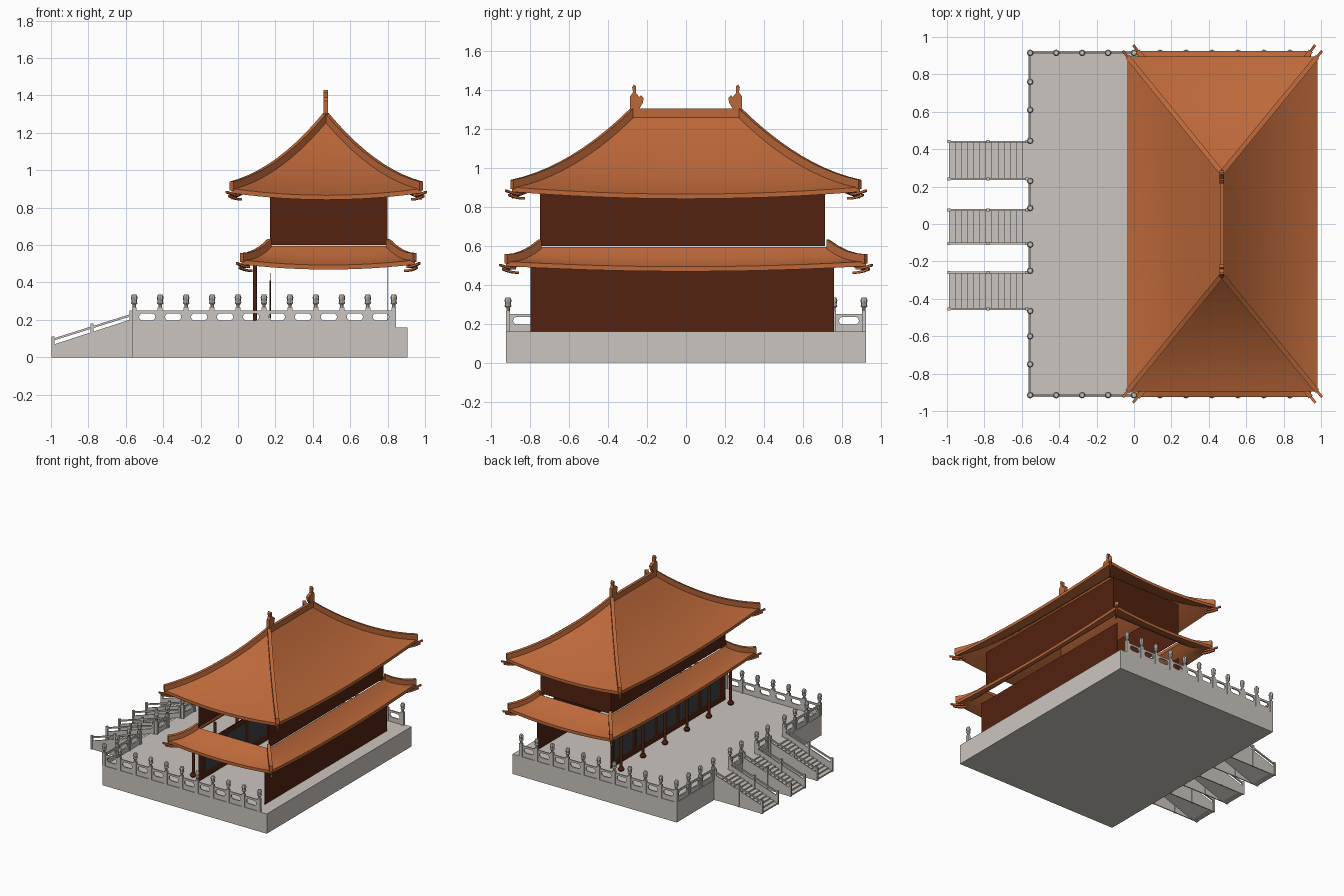
import bpy, bmesh, math
from mathutils import Vector

if "Cube" in bpy.data.objects:
    bpy.data.objects.remove(bpy.data.objects["Cube"])

def material(name, c):
    m = bpy.data.materials.new(name)
    m.diffuse_color = (*c, 1)
    m.use_nodes = True
    m.node_tree.nodes["Principled BSDF"].inputs["Base Color"].default_value = m.diffuse_color
    return m

STONE = material("pale_stone", (0.60, 0.56, 0.52))
TILE = material("orange_tile", (0.51, 0.14, 0.042))
WOOD = material("dark_red_wood", (0.085, 0.016, 0.005))
GREY = material("window_grey", (0.05, 0.052, 0.055))

def finish(name, bm, mat):
    bmesh.ops.recalc_face_normals(bm, faces=bm.faces)
    me = bpy.data.meshes.new(name)
    bm.to_mesh(me)
    bm.free()
    me.materials.append(mat)
    ob = bpy.data.objects.new(name, me)
    bpy.context.collection.objects.link(ob)
    return ob

def box(name, x0, x1, y0, y1, z0, z1, mat):
    bm = bmesh.new()
    bmesh.ops.create_cube(bm, size=1)
    for v in bm.verts:
        v.co = ((x0 + x1) / 2 + v.co.x * (x1 - x0), (y0 + y1) / 2 + v.co.y * (y1 - y0),
                (z0 + z1) / 2 + v.co.z * (z1 - z0))
    return finish(name, bm, mat)

def plate(name, loops, axis, pos, thick, mat):
    """Extruded outline (first loop outer, others holes) running along x or y, with z up."""
    bm = bmesh.new()
    edges = []
    for loop in loops:
        vs = [bm.verts.new((a, pos - thick / 2, z) if axis == 'x' else (pos - thick / 2, a, z))
              for a, z in loop]
        edges += [bm.edges.new((vs[i - 1], vs[i])) for i in range(len(vs))]
    bmesh.ops.triangle_fill(bm, use_beauty=True, edges=edges)
    ext = bmesh.ops.extrude_face_region(bm, geom=bm.faces[:])
    d = Vector((0, thick, 0)) if axis == 'x' else Vector((thick, 0, 0))
    bmesh.ops.translate(bm, vec=d, verts=[g for g in ext["geom"] if isinstance(g, bmesh.types.BMVert)])
    return finish(name, bm, mat)

def bar(name, pts, w, h, mat):
    """Rectangular bar standing on a path."""
    bm = bmesh.new()
    pts = [Vector(p) for p in pts]
    flat = pts[-1] - pts[0]
    side = Vector((-flat.y, flat.x, 0)).normalized() * w / 2
    up = Vector((0, 0, h))
    rings = [[bm.verts.new(q) for q in (p - side, p + side, p + side + up, p - side + up)] for p in pts]
    for a, b in zip(rings, rings[1:]):
        for i in range(4):
            bm.faces.new((a[i - 1], a[i], b[i], b[i - 1]))
    bm.faces.new(rings[0])
    bm.faces.new(rings[-1])
    return finish(name, bm, mat)

def lathe(name, prof, x, y, n, mat):
    bm = bmesh.new()
    rings = [[bm.verts.new((x + r * math.cos(2 * math.pi * k / n), y + r * math.sin(2 * math.pi * k / n), z))
              for k in range(n)] for r, z in prof]
    for a, b in zip(rings, rings[1:]):
        for i in range(n):
            bm.faces.new((a[i - 1], a[i], b[i], b[i - 1]))
    bm.faces.new(rings[0])
    bm.faces.new(rings[-1])
    return finish(name, bm, mat)

# Terrace
box("terrace", -0.565, 0.905, -0.925, 0.925, 0, 0.16, STONE)

# Balustrade: posts with buds, pierced panels between them
def railing(axis, pos, stops):
    for s in stops:
        x, y = (s, pos) if axis == 'x' else (pos, s)
        box("rail_post", x - 0.013, x + 0.013, y - 0.01, y + 0.01, 0.16, 0.265, STONE)
        lathe("rail_post_bud", [(0.009, 0.262), (0.009, 0.28), (0.018, 0.29), (0.014, 0.298),
                                (0.018, 0.32), (0.012, 0.335)], x, y, 8, STONE)
    for a, b in zip(stops, stops[1:]):
        c, half, r = (a + b) / 2, (b - a) / 2 - 0.045, 0.019
        hole = []
        for k in range(14):
            t = -math.pi / 2 + math.pi * (k % 7) / 6 + (math.pi if k > 6 else 0)
            hole.append((c + (half if k < 7 else -half) + r * math.cos(t), 0.216 + r * math.sin(t)))
        plate("rail_panel", [[(a, 0.16), (b, 0.16), (b, 0.25), (a, 0.25)], hole], axis, pos, 0.01, STONE)

for y in (-0.915, 0.915):
    railing('x', y, [-0.555 + 0.1388 * i for i in range(11)])
for stops in ([-0.915, -0.75, -0.60, -0.465], [-0.25, -0.11], [0.085, 0.23], [0.445, 0.61, 0.76, 0.915]):
    railing('y', -0.555, stops)

# Three stairways with sloped sides and handrails
N = 13
for y0, y1 in ((-0.455, -0.26), (-0.105, 0.075), (0.24, 0.44)):
    outline = []
    for i in range(N):
        xa, xb = -0.99 + 0.425 * i / N, -0.99 + 0.425 * (i + 1) / N
        z = 0.16 * (i + 1) / N
        outline += [(xa, z), (xb, z)]
    outline += [(-0.565, 0.13), (-0.94, 0.0), (-0.99, 0.0)]
    plate("stair_treads", [outline], 'x', (y0 + y1) / 2, y1 - y0 - 0.008, STONE)
    for y in (y0, y1):
        plate("stair_side", [[(-0.995, 0), (-0.565, 0), (-0.565, 0.205), (-0.995, 0.065)]], 'x', y, 0.008, STONE)
        bar("stair_handrail", [(-0.99, y, 0.088), (-0.57, y, 0.22)], 0.01, 0.012, STONE)
        for x, z in ((-0.988, 0.11), (-0.78, 0.18), (-0.572, 0.25)):
            box("stair_post", x - 0.008, x + 0.008, y - 0.008, y + 0.008, 0, z, STONE)

# Lower storey: back wall, front screen with windows, colonnade; the ends stay open
box("lower_back_wall", 0.796, 0.80, -0.80, 0.76, 0.16, 0.50, WOOD)
box("front_screen", 0.17, 0.174, -0.75, 0.715, 0.16, 0.45, WOOD)
cols = [-0.70 + 0.28 * i for i in range(6)]
for a, b in zip(cols, cols[1:]):
    box("window", 0.168, 0.176, a + 0.025, b - 0.025, 0.21, 0.41, GREY)
for y in cols:
    lathe("column", [(0.018, 0.16), (0.025, 0.172), (0.018, 0.187), (0.011, 0.192), (0.011, 0.49)],
          0.09, y, 12, WOOD)

# Upper storey: three walls, open on the -y end
box("upper_front_wall", 0.17, 0.174, -0.75, 0.715, 0.60, 0.91, WOOD)
box("upper_back_wall", 0.796, 0.80, -0.75, 0.715, 0.60, 0.91, WOOD)
box("upper_end_wall", 0.17, 0.80, 0.711, 0.715, 0.60, 0.91, WOOD)

# Curved hipped roofs
def roof(name, outer, inner, z0, z1, lift, rows):
    def corners(r):
        x0, x1, y0, y1 = r
        return [Vector(p) for p in ((x0, y0), (x1, y0), (x1, y1), (x0, y1))]
    co, ci, n = corners(outer), corners(inner), 12
    def point(side, s, t):
        o = co[side].lerp(co[(side + 1) % 4], s)
        i = ci[side].lerp(ci[(side + 1) % 4], s)
        p = o.lerp(i, t)
        z = z0 + (z1 - z0) * (0.5 * t + 0.5 * t * t) + lift * (2 * s - 1) ** 2 * (1 - t) ** 2
        return Vector((p.x, p.y, z))
    bm = bmesh.new()
    for side in range(4):
        g = [[bm.verts.new(point(side, k / n, r / rows)) for k in range(n + 1)] for r in range(rows + 1)]
        for r in range(rows):
            for k in range(n):
                bm.faces.new((g[r][k], g[r][k + 1], g[r + 1][k + 1], g[r + 1][k]))
    bmesh.ops.remove_doubles(bm, verts=bm.verts, dist=0.0005)
    low = bmesh.ops.extrude_face_region(bm, geom=bm.faces[:])
    bmesh.ops.translate(bm, vec=(0, 0, -0.024),
                        verts=[v for v in low["geom"] if isinstance(v, bmesh.types.BMVert)])
    ob = finish(name, bm, TILE)
    bpy.context.view_layer.objects.active = ob
    ob.select_set(True)
    bpy.ops.object.shade_smooth_by_angle(angle=math.radians(25))
    ob.select_set(False)
    for side in range(4):
        # Hip ridge and upturned brackets below each corner
        bar(name + "_hip", [point(side, 0, r / rows) - Vector((0, 0, 0.01)) for r in range(rows + 1)],
            0.026, 0.047, TILE)
        c = point(side, 0, 0)
        d = c - point(side, 0, 0.3)
        d.z = 0
        d.normalize()
        for drop, reach in ((0.028, 0.04), (0.05, 0.02)):
            bar(name + "_bracket", [c + d * (reach - 0.1 + 0.1 * f) + Vector((0, 0, -drop - 0.014 + 0.018 * f * f))
                                    for f in (0, 0.33, 0.66, 1)], 0.014, 0.012, TILE)

roof("lower_roof", (0.02, 0.945, -0.925, 0.925), (0.168, 0.802, -0.752, 0.73), 0.493, 0.595, 0.027, 4)
roof("upper_roof", (-0.035, 0.98, -0.895, 0.895), (0.465, 0.475, -0.28, 0.28), 0.866, 1.268, 0.036, 10)

# Main ridge and its end ornaments
bar("main_ridge", [(0.47, -0.285, 1.25), (0.47, 0.285, 1.25)], 0.022, 0.055, TILE)
shape = [(0.287, 1.26), (0.287, 1.37), (0.272, 1.39), (0.277, 1.415), (0.268, 1.43), (0.257, 1.42),
         (0.257, 1.385), (0.24, 1.365), (0.232, 1.375), (0.217, 1.36), (0.222, 1.335), (0.24, 1.305),
         (0.24, 1.26)]
for s in (-1, 1):
    plate("ridge_ornament", [[(s * a, z) for a, z in shape]], 'y', 0.47, 0.024, TILE)
